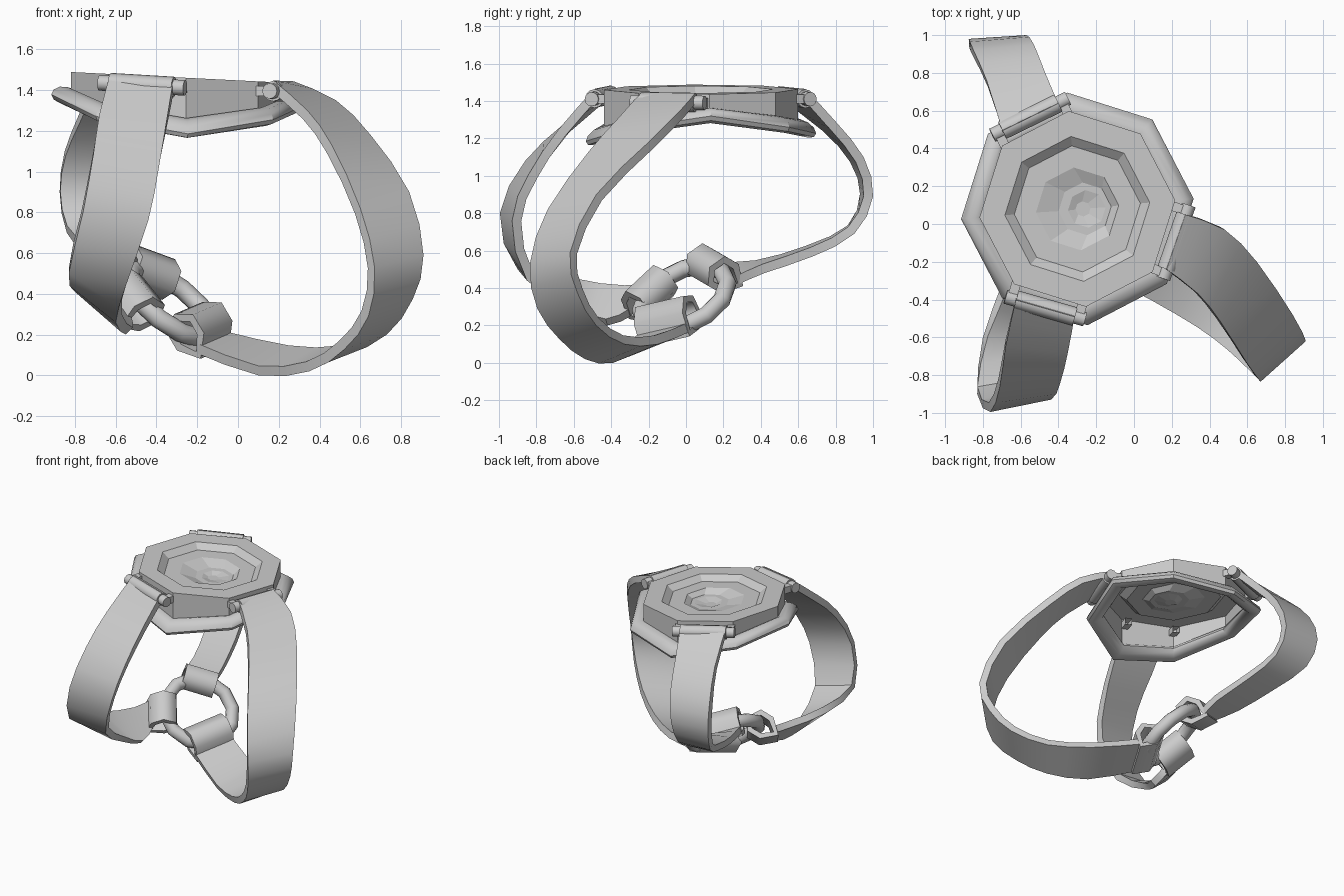
import bpy, bmesh, math
from mathutils import Vector as V

cube = bpy.data.objects.get("Cube")
if cube:
    bpy.data.objects.remove(cube, do_unlink=True)

grey = bpy.data.materials.new("plain grey")
grey.use_nodes = True
colour = (0.6, 0.6, 0.6, 1)
grey.diffuse_color = colour
grey.node_tree.nodes["Principled BSDF"].inputs["Base Color"].default_value = colour


def finish(name, data, angle=None, thickness=0):
    """Link an object, give it the material, thickness and smooth shading."""
    obj = bpy.data.objects.new(name, data)
    bpy.context.collection.objects.link(obj)
    data.materials.append(grey)
    if thickness:
        mod = obj.modifiers.new("thickness", 'SOLIDIFY')
        mod.thickness = thickness
        mod.offset = -1
    bpy.ops.object.select_all(action='DESELECT')
    obj.select_set(True)
    bpy.context.view_layer.objects.active = obj
    bpy.ops.object.convert(target='MESH')
    if angle:
        bpy.ops.object.shade_smooth_by_angle(angle=math.radians(angle))


def tube(name, points, radius, closed=False):
    """Round bar along a polyline."""
    curve = bpy.data.curves.new(name, 'CURVE')
    curve.dimensions = '3D'
    curve.bevel_depth = radius
    curve.bevel_resolution = 4
    curve.use_fill_caps = not closed
    line = curve.splines.new('POLY')
    line.points.add(len(points) - 1)
    for slot, p in zip(line.points, points):
        slot.co = (*p, 1)
    line.use_cyclic_u = closed
    finish(name, curve, 40)


def loft(name, rows, closed, away_from, thickness=0, angle=None, cap=False, wrap=False):
    """Skin a series of point rows, optionally thickened inwards."""
    bm = bmesh.new()
    grid = [[bm.verts.new(p) for p in row] for row in rows]
    n = len(rows[0])
    for a, b in zip(grid, grid[1:] + grid[:1] if wrap else grid[1:]):
        for i in range(n if closed else n - 1):
            j = (i + 1) % n
            bm.faces.new((a[i], a[j], b[j], b[i]))
    if cap:
        bm.faces.new(grid[-1])
    bm.normal_update()
    if sum(f.normal.dot(f.calc_center_median() - away_from) for f in bm.faces) < 0:
        bmesh.ops.reverse_faces(bm, faces=bm.faces[:])
    mesh = bpy.data.meshes.new(name)
    bm.to_mesh(mesh)
    bm.free()
    finish(name, mesh, angle, thickness)


def smooth_path(points):
    """Add one rounded midpoint to each span."""
    out = []
    last = len(points) - 1
    for i in range(last):
        p, q = points[i], points[i + 1]
        before, after = points[max(i - 1, 0)], points[min(i + 2, last)]
        out += [p, (p + q) * 0.5625 - (before + after) * 0.0625]
    return out + [points[-1]]


# Tilted octagonal head, whose lower edge dips at front and back
centre = V((-0.3, 0.08, 0))


def octagon(radius, height, shift=0):
    ring = []
    for k in range(8):
        a = math.radians(5 + 45 * k)
        x, y = radius * math.cos(a) + shift, radius * math.sin(a)
        ring.append(centre + V((x, y, height(x, y))))
    return ring


def saddle(lift):
    return lambda x, y: 1.35 - 0.05 * x + 0.03 * y - 0.38 * y * y + lift


def level(drop):
    return lambda x, y: 1.462 - 0.05 * x - drop


section = [k * math.tau / 10 for k in range(10)]
loft("base_rim", [octagon(0.558 + 0.06 * math.cos(t), saddle(0.042 * math.sin(t)))
                  for t in section], True, centre + V((0, 0, 1.3)), angle=40, wrap=True)
steps = [(0.52, 0, 0), (0.385, 0, 0), (0.335, 0.04, 0), (0.22, 0.04, 0),
         (0.14, 0.07, 0.04), (0.1, 0.07, 0.05), (0.04, 0.085, 0.03)]
rows = [octagon(0.52, saddle(0))] + [octagon(r, level(d), s) for r, d, s in steps]
loft("case_and_dial", rows, True, centre + V((0, 0, 1.2)), cap=True)

# Joining ring, tilted towards the right
ring_centre = V((-0.33, -0.01, 0.35))
normal = V((0.57, -0.37, 0.73)).normalized()
across = normal.cross(V((0, 1, 0))).normalized()
along = normal.cross(across)
tube("joining_ring", [ring_centre + 0.25 * (across * math.cos(t) + along * math.sin(t))
                      for t in (k * math.tau / 12 for k in range(12))], 0.048, closed=True)


def strap(name, pin, clasp, edge_a, edge_b):
    """Hinge pin with lugs, a curved band, and the loop that grips the ring."""
    p, q = V(pin[0]), V(pin[1])
    tube(name + "_hinge_pin", [p, q], 0.038)
    a, b = p.lerp(q, 0.13), p.lerp(q, 0.87)
    tube(name + "_hinge_sleeve", [a, b], 0.05)
    side = (q - p).normalized()
    inward = V((-side.y, side.x, 0)).normalized()
    if inward.dot(centre - p) < 0:
        inward.negate()
    for spot in (p.lerp(q, 0.08), p.lerp(q, 0.92)):
        rows = [[spot + inward * d + side * s * 0.025 + V((0, 0, u * 0.025))
                 for s, u in ((-1, -1), (1, -1), (1, 1), (-1, 1))] for d in (0, 0.14)]
        loft(name + "_lug", rows, True, spot + inward * 0.07)
    # Direction from the ring out and down to where band and loop meet
    c, d = V(clasp[0]), V(clasp[1])
    middle = (c + d) / 2
    axis = (d - c).normalized()
    u = (middle - ring_centre).normalized() - V((0, 0, 1))
    u = (u - axis * u.dot(axis)).normalized()
    w = axis.cross(u)
    # Band
    lift = V((0, 0, 0.052))
    path_a = smooth_path([a + lift] + [V(v) for v in edge_a] + [c + u * 0.12])
    path_b = smooth_path([b + lift] + [V(v) for v in edge_b] + [d + u * 0.12])
    loft(name + "_band", list(zip(path_a, path_b)), False, V((-0.25, 0, 0.8)), 0.05, 35)
    # Six-sided loop around the ring, drawn out towards the band
    rows = [[end + (0.15 if k == 0 else 0.105) * (u * math.cos(k * math.tau / 6)
                                                 + w * math.sin(k * math.tau / 6))
             for k in range(6)] for end in (c, d)]
    loft(name + "_loop", rows, True, middle, 0.04, 65)


strap("front_strap",
      [(-0.68, -0.385, 1.435), (-0.26, -0.505, 1.41)],
      [(-0.56, -0.12, 0.44), (-0.45, -0.27, 0.3)],
      [(-.68, -.65, 1.28), (-.71, -.86, 1.08), (-.76, -.995, .8),
       (-.83, -.9, .5), (-.8, -.6, .41), (-.7, -.32, .38)],
      [(-.35, -.68, 1.25), (-.39, -.84, 1.01), (-.44, -.93, .76),
       (-.55, -.85, .44), (-.6, -.58, .26), (-.55, -.42, .2)])

strap("left_strap",
      [(0.155, -0.29, 1.395), (0.29, 0.1, 1.39)],
      [(-0.26, -0.23, 0.21), (-0.12, 0.03, 0.27)],
      [(.34, -.37, 1.3), (.46, -.52, 1.13), (.6, -.74, .82), (.67, -.835, .53),
       (.64, -.795, .29), (.52, -.676, .126), (.35, -.54, .02), (.1, -.39, 0)],
      [(.48, -.03, 1.35), (.65, -.2, 1.18), (.84, -.48, .9), (.91, -.62, .59),
       (.857, -.58, .373), (.73, -.48, .2), (.52, -.33, .1), (.25, -.15, .1)])

strap("back_strap",
      [(-0.75, 0.47, 1.43), (-0.35, 0.665, 1.41)],
      [(-0.53, 0.08, 0.54), (-0.34, 0.2, 0.47)],
      [(-.78, .76, 1.28), (-.85, .92, 1.1), (-.875, .98, .9),
       (-.84, .9, .7), (-.74, .66, .58), (-.65, .38, .5)],
      [(-.47, .8, 1.29), (-.53, .95, 1.1), (-.57, 1, .89),
       (-.56, .9, .69), (-.49, .68, .57), (-.42, .42, .48)])
